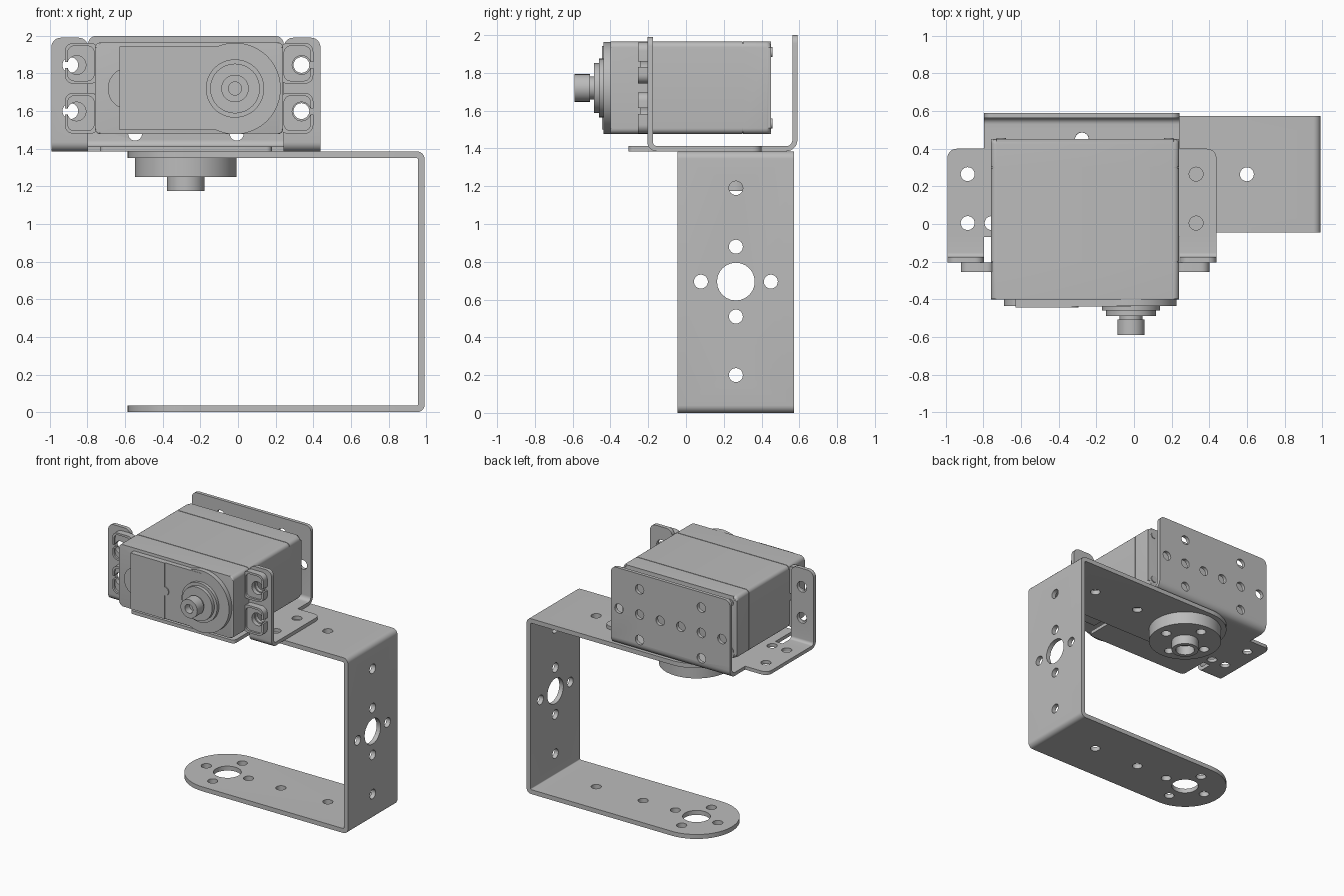
import bpy, bmesh
from math import sin, cos, pi
from mathutils import Vector

if "Cube" in bpy.data.objects:
    bpy.data.objects.remove(bpy.data.objects["Cube"])

grey = bpy.data.materials.new("grey metal")
grey.use_nodes = True
tone = (0.5, 0.5, 0.5, 1)
grey.diffuse_color = tone
grey.node_tree.nodes["Principled BSDF"].inputs["Base Color"].default_value = tone

PLACE = {"x": lambda u, v, w: (w, u, v),
         "y": lambda u, v, w: (u, w, v),
         "z": lambda u, v, w: (u, v, w)}


def circle(u, v, r, n=40, start=0, sweep=2 * pi):
    return [(u + r * cos(start + sweep * i / n), v + r * sin(start + sweep * i / n)) for i in range(n)]


def rounded(points, steps=7):
    """Polygon whose corners (u, v, radius) are rounded."""
    out = []
    for i, (u, v, r) in enumerate(points):
        p = Vector((u, v))
        if r == 0:
            out.append((u, v))
            continue
        a = (Vector(points[i - 1][:2]) - p).normalized()
        b = (Vector(points[(i + 1) % len(points)][:2]) - p).normalized()
        for k in range(steps + 1):
            t = pi / 2 * k / steps
            out.append(tuple(p + a * r * (1 - sin(t)) + b * r * (1 - cos(t))))
    return out


def rect(u0, u1, v0, v1, r=0.0):
    return rounded([(u0, v0, r), (u1, v0, r), (u1, v1, r), (u0, v1, r)])


def prism(name, outlines, axis, lo, hi, bevel=0):
    """Extrude outlines along an axis; bevel rounds the hi rim."""
    bm = bmesh.new()
    for outline in outlines:
        bottom = [bm.verts.new(PLACE[axis](u, v, lo)) for u, v in outline]
        top = [bm.verts.new(PLACE[axis](u, v, hi)) for u, v in outline]
        bm.faces.new(bottom)
        cap = bm.faces.new(top)
        for i in range(len(top)):
            bm.faces.new((bottom[i - 1], bottom[i], top[i], top[i - 1]))
        if bevel:
            bmesh.ops.bevel(bm, geom=list(cap.edges), offset=bevel, segments=4,
                            profile=0.5, affect="EDGES")
    bmesh.ops.recalc_face_normals(bm, faces=bm.faces)
    mesh = bpy.data.meshes.new(name)
    bm.to_mesh(mesh)
    bm.free()
    obj = bpy.data.objects.new(name, mesh)
    bpy.context.collection.objects.link(obj)
    mesh.materials.append(grey)
    return obj


def cut(obj, cutter, operation="DIFFERENCE"):
    mod = obj.modifiers.new("cut", "BOOLEAN")
    mod.operation, mod.solver, mod.object = operation, "EXACT", cutter
    bpy.context.view_layer.update()
    graph = bpy.context.evaluated_depsgraph_get()
    mesh = bpy.data.meshes.new_from_object(obj.evaluated_get(graph))
    obj.modifiers.clear()
    obj.data = mesh
    bpy.data.objects.remove(cutter)


def drill(obj, centres, axis, lo, hi, r=0.037):
    cut(obj, prism("drill", [circle(u, v, r, 24) for u, v in centres], axis, lo, hi))


# U-shaped arm bracket, bent from one strip with a round free end
CX, CY, RAD = -0.277, 0.264, 0.309
XL, XR, T, H = CX - RAD, 0.992, 0.035, 1.385
arm = prism("arm_bracket", [rounded([
    (XL - .1, 0, 0), (XR, 0, .04), (XR, H, .04), (XL - .1, H, 0),
    (XL - .1, H - T, 0), (XR - T, H - T, .008), (XR - T, T, .008), (XL - .1, T, 0)])],
    "y", CY - RAD, CY + RAD)
stadium = [(XR + .1, CY - RAD - .0001), (XR + .1, CY + RAD + .0001)]
stadium += circle(CX, CY, RAD + .0001, 40, pi / 2, pi) + [(CX, CY - RAD - .0001)]
cut(arm, prism("end_trim", [stadium], "z", -.1, H + .1), "INTERSECT")
G = 0.185
cross = [(G, 0), (-G, 0), (0, G), (0, -G)]
drill(arm, [(CX + a, CY + b) for a, b in cross] + [(0.19, CY), (0.6, CY)], "z", -.1, H + .1)
drill(arm, [(CX, CY)], "z", -.1, H + .1, 0.1)
MZ = 0.695
drill(arm, [(CY + a, MZ + b) for a, b in cross] + [(CY, MZ - .495), (CY, MZ + .495)], "x", .8, 1.2)
drill(arm, [(CY, MZ)], "x", .8, 1.2, 0.1)

# Round bearing horn below the upper arm
horn = prism("horn_disc", [circle(CX, CY, 0.27, 64)], "z", 1.25, H - T)
drill(horn, [(CX + a, CY + b) for a, b in cross], "z", 1.2, 1.4)
boss = prism("horn_boss", [circle(CX, CY, 0.1)], "z", 1.175, H)
drill(boss, [(CX, CY)], "z", 1.1, 1.36, 0.07)

# Motor bracket: base plate with side wings and a front tab
B0, B1 = H, 1.412
half = [(0.457, -0.305, .03), (0.457, -0.068, 0), (0.52, -0.068, 0), (0.715, -0.068, 0),
        (0.715, 0.4, .05), (0.52, 0.4, 0), (0.52, 0.5, 0)]
base_pts = [(CX + a, b, r) for a, b, r in half] + [(CX - a, b, r) for a, b, r in reversed(half)]
base = prism("bracket_base", [rounded(base_pts)], "z", B0, B1)
drill(base, [(CX + s * .607, y) for s in (-1, 1) for y in (.265, .005)]
      + [(CX + .48, .005), (CX - .48, .005), (CX, .45)], "z", 1.3, 1.5)

# Bracket back plate, bent up from the base
back = prism("bracket_back", [rounded([
    (.5, B0, 0), (.59, B0, .06), (.59, 2, 0), (.563, 2, 0), (.563, B1, .033), (.5, B1, 0)])],
    "x", CX - .52, CX + .52)
cut(back, prism("back_trim", [rounded([
    (CX - .52, 1.3, 0), (CX + .52, 1.3, 0), (CX + .52, 2, .045), (CX - .52, 2, .045)])],
    "y", .3, .7), "INTERSECT")
drill(back, [(CX + s * d, 1.68) for s in (-1, 1) for d in (.09, .27, .45)]
      + [(CX + s * .27, 1.68 + d) for s in (-1, 1) for d in (-.2, .2)], "y", .52, .7)

# Bracket ears, bent up at the front of each wing
for side, s in (("left", 1), ("right", -1)):
    x0, x1 = sorted((CX + s * .52, CX + s * .715))
    ear = prism(side + "_bracket_ear", [rounded([
        (-.068, B0, 0), (-.205, B0, .05), (-.205, 1.99, 0), (-.175, 1.99, 0),
        (-.175, B1, .022), (-.068, B1, 0)])], "x", x0, x1)
    cut(ear, prism("ear_trim", [rounded([
        (x0, 1.3, 0), (x1, 1.3, 0), (x1, 1.99, .05), (x0, 1.99, .05)])], "y", -.4, .2), "INTERSECT")
    drill(ear, [(CX + s * .614, z) for z in (1.6, 1.845)], "y", -.3, 0, .042)

# Motor case in three shells with thin seams
S0, S1, Z0, Z1, ZC = -0.76, 0.24, 1.477, 1.965, 1.72
prism("case_front", [rect(S0, S1, Z0, Z1, .03)], "y", -.203, -.4, .008)
prism("case_middle", [rect(S0 + .004, S1 - .004, Z0 + .004, Z1 - .004, .03)], "y", -.21, .306)
prism("case_middle_shell", [rect(S0, S1, Z0, Z1, .03)], "y", -.198, .298)
prism("case_rear", [rect(S0, S1, Z0, Z1, .03)], "y", .303, .451, .025)
prism("case_screws", [circle(x, z, .026, 16) for x in (S0 + .055, S1 - .055)
                      for z in (Z0 + .055, Z1 - .055)], "y", .44, .457)

# Motor mounting lugs with recessed, slotted screw holes
MX = (S0 + S1) / 2
for side, s in (("left", 1), ("right", -1)):
    for level, zc, za, zb in (("upper", 1.845, 1.745, 1.962), ("lower", 1.598, 1.48, 1.697)):
        x0, x1 = sorted((MX + s * .48, MX + s * .66))
        lug = prism(level + "_" + side + "_lug", [rect(x0, x1, za, zb, .045)], "y", -.205, -.255)
        p0, p1 = sorted((MX + s * .505, MX + s * .645))
        cut(lug, prism("pocket", [rect(p0, p1, za + .016, zb - .016, .035)], "y", -.3, -.24))
        drill(lug, [(MX + s * .598, zc)], "y", -.3, -.1, .05)
        q0, q1 = sorted((MX + s * .6, MX + s * .7))
        cut(lug, prism("slot", [rect(q0, q1, zc - .015, zc + .015)], "y", -.3, -.1))

# Gear cover on the motor front
GX = -0.016
prism("gear_cover", [circle(GX, ZC, .243, 72)], "y", -.39, -.436, .006)
prism("cover_bump", [circle(-.58, ZC, .112, 48)], "y", -.39, -.436)
prism("cover_plate", [rect(-.63, GX, 1.5, 1.942)], "y", -.39, -.438)
label = prism("cover_panel", [rect(-.63, -.33, 1.5, 1.942)], "y", -.39, -.444)
prism("cover_mark", [circle(-.33, ZC, .034, 20, -pi / 2, pi * 1.05)], "y", -.43, -.445)

# Output shaft steps, the tip being hollow
for name, r, depth in (("shaft_seat", .155, .46), ("shaft_collar", .132, .488), ("shaft_neck", .06, .53)):
    prism(name, [circle(GX, ZC, r, 56)], "y", -.42, -depth, .004)
tip = prism("shaft_tip", [circle(GX, ZC, .073, 48)], "y", -.508, -.59, .008)
drill(tip, [(GX, ZC)], "y", -.535, -.7, .035)

# Smooth round walls, keep edges sharp
bpy.ops.object.select_all(action="DESELECT")
for obj in bpy.context.scene.objects:
    if obj.type == "MESH":
        obj.select_set(True)
        bpy.context.view_layer.objects.active = obj
bpy.ops.object.shade_smooth_by_angle(angle=pi / 6)
